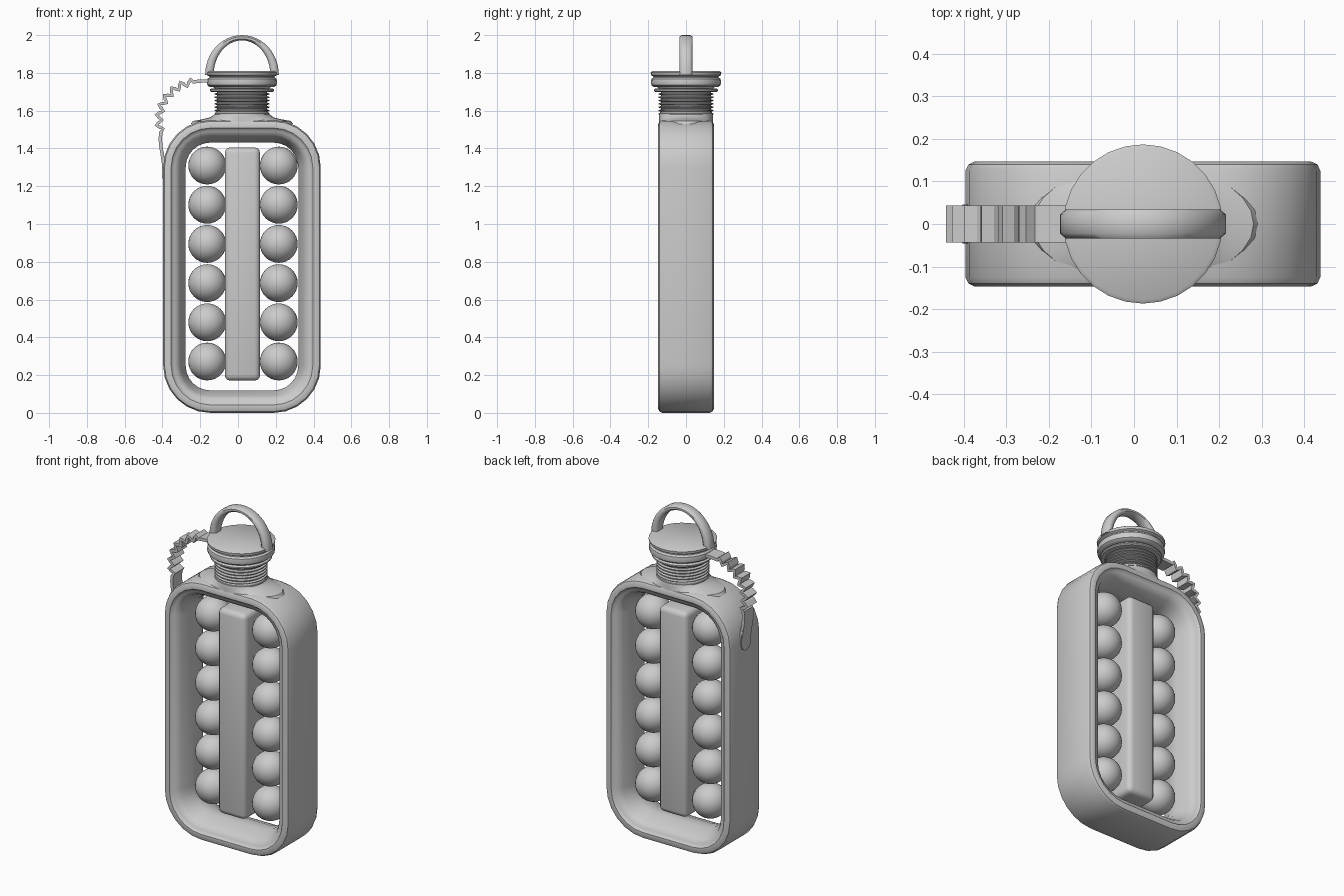
import bpy, bmesh, math
from mathutils import Vector

if "Cube" in bpy.data.objects:
    bpy.data.objects.remove(bpy.data.objects["Cube"])

CX = 0.021   # centre line of the bottle


def finish(bm, name, angle=35):
    bmesh.ops.recalc_face_normals(bm, faces=bm.faces)
    me = bpy.data.meshes.new(name)
    bm.to_mesh(me)
    bm.free()
    ob = bpy.data.objects.new(name, me)
    bpy.context.collection.objects.link(ob)
    bpy.ops.object.select_all(action='DESELECT')
    ob.select_set(True)
    bpy.context.view_layer.objects.active = ob
    bpy.ops.object.shade_smooth_by_angle(angle=math.radians(angle))
    return ob


def loft(name, rings, loop=False, caps=True, angle=35):
    """Skin a list of closed rings; loop joins the last ring to the first."""
    bm = bmesh.new()
    vr = [[bm.verts.new(p) for p in r] for r in rings]
    n = len(vr[0])
    for i in range(len(vr) if loop else len(vr) - 1):
        a, b = vr[i], vr[(i + 1) % len(vr)]
        for j in range(n):
            k = (j + 1) % n
            bm.faces.new((a[j], a[k], b[k], b[j]))
    if caps and not loop:
        bm.faces.new(vr[0])
        bm.faces.new(vr[-1])
    return finish(bm, name, angle)


def rounded_ring(inset, y, segs=6):
    """Rounded rectangle in the xz plane, inset from the body outline."""
    hx, z0, z1, r = 0.417 - inset, inset, 1.55 - inset, 0.25 - inset
    pts = []
    for q, (sx, zc) in enumerate(((1, z1 - r), (-1, z1 - r), (-1, z0 + r), (1, z0 + r))):
        for s in range(segs + 1):
            a = math.pi / 2 * (q + s / segs)
            pts.append((CX + sx * (hx - r) + r * math.cos(a), y, zc + r * math.sin(a)))
    return pts


def lathe(name, profile, n=28, ymax=9, angle=35):
    rings = []
    for r, z in profile:
        ry = min(r, ymax)
        rings.append([(CX + r * math.cos(2 * math.pi * i / n),
                       ry * math.sin(2 * math.pi * i / n), z) for i in range(n)])
    return loft(name, rings, angle=angle)


# Body frame: ring with a rounded outer edge, lipped rim and sloping inner wall
half = [(0.0, 0.125), (0.007, 0.14), (0.022, 0.147), (0.042, 0.146), (0.05, 0.136),
        (0.06, 0.132), (0.078, 0.122), (0.09, 0.1), (0.119, 0.03)]
section = [(d, -y) for d, y in half] + [(d, y) for d, y in reversed(half)]
loft("body_frame", [rounded_ring(d, y) for d, y in section], loop=True)

# Central bar
bm = bmesh.new()
bmesh.ops.create_cube(bm, size=1)
for v in bm.verts:
    v.co = Vector((v.co.x * 0.187 + 0.0235, v.co.y * 0.2, v.co.z * 1.235 + 0.788))
bmesh.ops.bevel(bm, geom=bm.edges[:], offset=0.03, segments=3, profile=0.5, affect='EDGES')
finish(bm, "centre_bar", 50)

# Ice balls in two columns
for side, x in (("left", -0.163), ("right", 0.216)):
    for i in range(6):
        bm = bmesh.new()
        bmesh.ops.create_uvsphere(bm, u_segments=32, v_segments=16, radius=0.1)
        bmesh.ops.translate(bm, verts=bm.verts, vec=(x, 0, 0.272 + i * 0.2075))
        finish(bm, f"ball_{side}_{i + 1}", 60)

# Flared shoulder blending the body into the neck
lathe("neck_shoulder", [(0.27, 1.53), (0.26, 1.545), (0.21, 1.554), (0.17, 1.564),
                        (0.145, 1.58), (0.135, 1.6)], ymax=0.142)

# Threaded neck
thread = [(0.132, 1.56)]
for i in range(7):
    z = 1.583 + i * 0.0175
    thread += [(0.132, z - 0.006), (0.145, z - 0.002), (0.145, z + 0.003), (0.132, z + 0.007)]
lathe("threaded_neck", thread + [(0.132, 1.71)])

# Sealing flange and cap
lathe("neck_flange", [(0.13, 1.698), (0.163, 1.699), (0.17, 1.705), (0.17, 1.712),
                      (0.163, 1.717), (0.13, 1.718)])
lathe("cap", [(0.14, 1.71), (0.15, 1.724), (0.172, 1.726), (0.183, 1.735), (0.186, 1.75),
              (0.183, 1.768), (0.172, 1.776), (0.172, 1.781), (0.185, 1.788),
              (0.187, 1.803), (0.178, 1.809)])

# Carry loop: arch with rounded rectangular section, thicker at its feet
rings = []
for i in range(25):
    a = math.pi * i / 24
    c, s = math.cos(a), math.sin(a)
    outer = Vector((CX + 0.195 * c, 0, 1.79 + 0.21 * s))
    inner = Vector((CX + 0.15 * c, 0, 1.79 + 0.182 * s))
    ring = []
    for t, y in ((0, -0.022), (0, 0.022), (0.3, 0.034), (0.7, 0.034),
                 (1, 0.022), (1, -0.022), (0.7, -0.034), (0.3, -0.034)):
        p = outer.lerp(inner, t)
        ring.append((p.x, y, p.z))
    rings.append(ring)
loft("carry_loop", rings, angle=50)


# Tether strap: zigzag band following an arc from cap to body
def ribbon(name, path, thick, widths):
    rings = []
    for i, (x, z) in enumerate(path):
        a, b = path[max(i - 1, 0)], path[min(i + 1, len(path) - 1)]
        t = Vector((b[0] - a[0], b[1] - a[1])).normalized()
        nx, nz, w = -t.y * thick / 2, t.x * thick / 2, widths[i]
        rings.append([(x + nx, -w, z + nz), (x + nx, w, z + nz),
                      (x - nx, w, z - nz), (x - nx, -w, z - nz)])
    return loft(name, rings, angle=20)


path = [(-0.13, 1.757), (-0.19, 1.757), (-0.225, 1.754)]
arc_c, steps = Vector((-0.215, 1.55)), 28
for i in range(steps + 1):
    a = math.radians(96 + 102 * i / steps)
    r = 0.203 + (0, 0.017, 0, -0.017)[i % 4]
    path.append((arc_c.x + r * math.cos(a), arc_c.y + r * math.sin(a)))
path += [(-0.412, 1.45), (-0.408, 1.41), (-0.4, 1.36), (-0.394, 1.32)]
ribbon("tether_strap", path, 0.018, [0.043] * len(path))

# Strap anchor: rounded tab lying on the side of the body
tab = [(-0.399, 1.38), (-0.396, 1.34), (-0.395, 1.29), (-0.395, 1.265), (-0.395, 1.25), (-0.395, 1.24)]
ribbon("strap_anchor", tab, 0.012, [0.043, 0.046, 0.046, 0.04, 0.028, 0.01])
